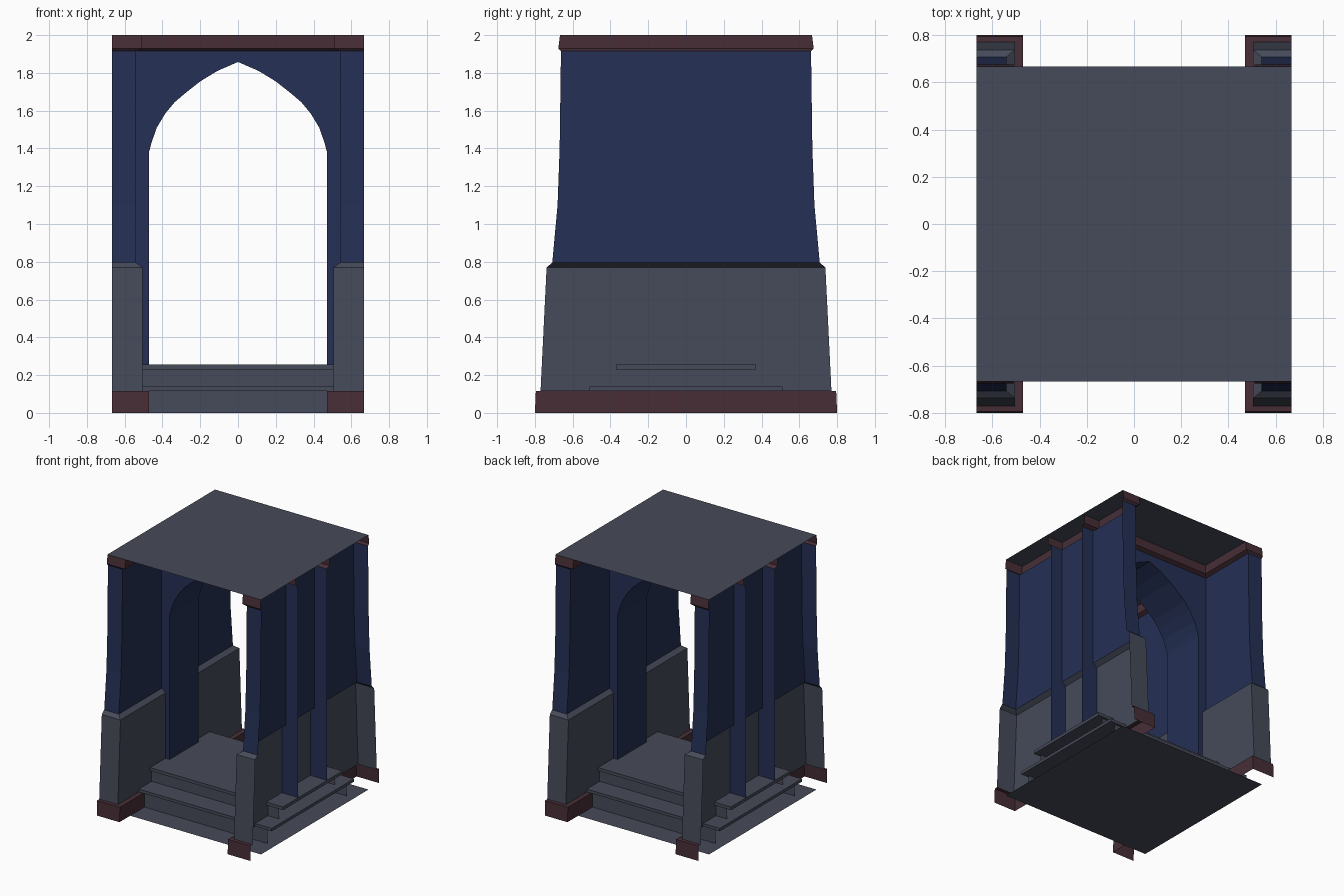
import bpy

if "Cube" in bpy.data.objects:
    bpy.data.objects.remove(bpy.data.objects["Cube"])

def material(name, rgb):
    m = bpy.data.materials.new(name)
    m.diffuse_color = (*rgb, 1)
    m.use_nodes = True
    m.node_tree.nodes["Principled BSDF"].inputs["Base Color"].default_value = m.diffuse_color
    return m

GREY = material("slate_grey", (0.061, 0.070, 0.100))
BLUE = material("deep_blue", (0.018, 0.029, 0.089))
RED = material("dark_red", (0.063, 0.027, 0.037))

def make(name, verts, faces, mat):
    me = bpy.data.meshes.new(name)
    me.from_pydata(verts, [], faces)
    me.materials.append(mat)
    ob = bpy.data.objects.new(name, me)
    bpy.context.collection.objects.link(ob)
    return ob

def loft(name, rows, mat):
    """Skin between rows of points with equal counts."""
    n = len(rows[0])
    verts = [p for r in rows for p in r]
    faces = [(i * n + j, i * n + j + 1, (i + 1) * n + j + 1, (i + 1) * n + j)
             for i in range(len(rows) - 1) for j in range(n - 1)]
    return make(name, verts, faces, mat)

def plane(name, w, d, z, mat):
    return make(name, [(-w, -d, z), (w, -d, z), (w, d, z), (-w, d, z)], [(0, 1, 2, 3)], mat)

W = 0.667    # half width of the tile, open at both ends

# Pier shells: U-shaped in plan, profile given as (z, passage x, outer y)
sections = {
    "base": ([(0, .47, .80), (.115, .47, .795), (.117, .505, .77)], RED),
    "lower_wall": ([(.117, .505, .77), (.77, .505, .738), (.795, .54, .708)], GREY),
    "upper_wall": ([(.795, .54, .708), (1.1, .54, .68), (1.4, .54, .669), (1.915, .54, .662)], BLUE),
    "cornice": ([(1.915, .54, .662), (1.93, .51, .676), (2, .51, .667)], RED),
}
for side, s in (("right", 1), ("left", -1)):
    for part, (prof, mat) in sections.items():
        rows = []
        for z, x, y in prof:
            row = [(s * W, -y, z), (s * x, -y, z), (s * x, y, z), (s * W, y, z)]
            rows.append(row[::-s])
        loft(f"{side}_{part}", rows, mat)

# Pointed arch across the passage
D, AW = 0.178, 0.648
half = [(.47, .255), (.47, 1.385), (.458, 1.43), (.43, 1.51), (.385, 1.585), (.335, 1.645),
        (.28, 1.692), (.20, 1.755), (.11, 1.81), (0, 1.858)]
curve = half + [(-x, z) for x, z in half[-2::-1]]
TOP = 1.915
outer = []
for x, z in curve:
    if z < 1.386:
        outer.append((AW if x > 0 else -AW, z))
    else:
        outer.append((x / .458 * AW, TOP))
# corner points so the outside edge stays square
curve.insert(2, curve[1]); outer.insert(2, (AW, TOP))
curve.insert(-2, curve[-2]); outer.insert(-2, (-AW, TOP))
for name, s in (("front", -1), ("back", 1)):
    verts = [(x, s * D, z) for x, z in curve] + [(x, s * D, z) for x, z in outer]
    n = len(curve)
    faces = []
    for i in range(n - 1):
        f = [i, i + 1, n + i + 1, n + i]
        if curve[i] == curve[i + 1]:
            f = [i, n + i + 1, n + i]
        faces.append(f if s > 0 else f[::-1])
    make(f"{name}_arch_face", verts, faces, BLUE)
    # cornice over the arch
    rows = [[(-AW, s * y, z), (AW, s * y, z)][::-s]
            for z, y in ((TOP, D), (1.93, D + .03), (2, D + .03))]
    loft(f"{name}_arch_cornice", rows, RED)
full = half + [(-x, z) for x, z in half[-2::-1]]
loft("arch_reveal", [[(x, y, z) for x, z in full] for y in (D, -D)], BLUE)

# Steps: tread slabs with open risers beneath
def box(name, w, d, z0, z1, mat):
    v = [(x, y, z) for z in (z0, z1) for x, y in ((-w, -d), (w, -d), (w, d), (-w, d))]
    f = [(3, 2, 1, 0), (4, 5, 6, 7)] + [(i, (i + 1) % 4, 4 + (i + 1) % 4, 4 + i) for i in range(4)]
    return make(name, v, f, mat)

for name, d, z0, z1, z2 in (("lower", .51, 0, .117, .14), ("upper", .37, .14, .23, .255)):
    box(f"{name}_step_tread", .65, d, z1, z2, GREY)
    for end, s in (("front", -1), ("back", 1)):
        y = s * (d - .02)
        loft(f"{name}_step_{end}_riser", [[(-.6, y, z), (.6, y, z)][::-s] for z in (z0, z1)], GREY)

# Ground and roof plates
plane("ground_plate", W, W, 0, GREY)
plane("roof_plate", W, W, 2, GREY)
